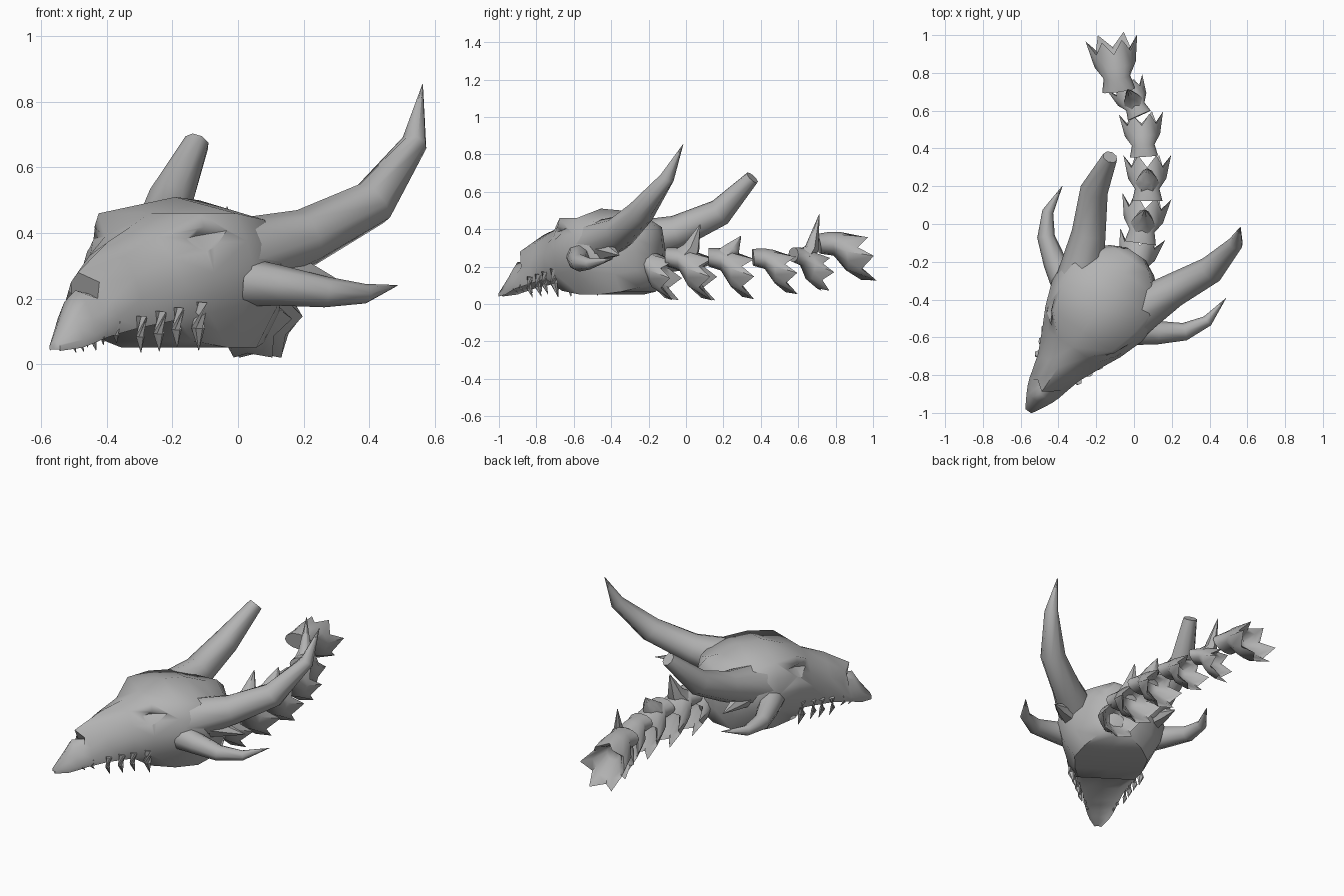
import bpy, bmesh, math
from mathutils import Vector, Matrix

cube = bpy.data.objects.get("Cube")
if cube:
    bpy.data.objects.remove(cube)

bone = bpy.data.materials.new("bone_grey")
bone.use_nodes = True
bone.diffuse_color = (0.45, 0.45, 0.45, 1)
bone.node_tree.nodes["Principled BSDF"].inputs["Base Color"].default_value = (0.45, 0.45, 0.45, 1)

# The head is symmetric in its own frame, then turned to look to one side
HEAD = Matrix.Translation((-0.175, -0.43, 0)) @ Matrix.Rotation(math.radians(-34.4), 4, 'Z')


def activate(obj):
    bpy.ops.object.select_all(action='DESELECT')
    obj.select_set(True)
    bpy.context.view_layer.objects.active = obj


def finish(name, bm, matrix, angle=55):
    bmesh.ops.remove_doubles(bm, verts=bm.verts, dist=0.0005)
    bmesh.ops.recalc_face_normals(bm, faces=bm.faces)
    bm.transform(matrix)
    mesh = bpy.data.meshes.new(name)
    bm.to_mesh(mesh)
    bm.free()
    mesh.materials.append(bone)
    obj = bpy.data.objects.new(name, mesh)
    bpy.context.collection.objects.link(obj)
    activate(obj)
    bpy.ops.object.shade_smooth_by_angle(angle=math.radians(angle))
    return obj


def loft(rings):
    """Skin closed rings of equal length and cap both ends."""
    bm = bmesh.new()
    vs = [[bm.verts.new(p) for p in ring] for ring in rings]
    n = len(vs[0])
    for a, b in zip(vs, vs[1:]):
        for i in range(n):
            j = (i + 1) % n
            bm.faces.new((a[i], a[j], b[j], b[i]))
    bm.faces.new(vs[0])
    bm.faces.new(vs[-1])
    return bm


def spike(name, path, radii, matrix, sides=8):
    """Tapered tube along a path."""
    pts = [Vector(p) for p in path]
    rings = []
    for i, (p, r) in enumerate(zip(pts, radii)):
        t = (pts[min(i + 1, len(pts) - 1)] - pts[max(i - 1, 0)]).normalized()
        q = t.to_track_quat('Z', 'Y')
        rings.append([p + q @ Vector((r * math.cos(a), r * math.sin(a), 0))
                      for a in (2 * math.pi * k / sides for k in range(sides))])
    return finish(name, loft(rings), matrix)


# Skull: y, half width, top z, brow z, side z, lip z, underside z, lean of the top
stations = [
    (-0.68, 0.02, 0.07, 0.065, 0.055, 0.04, 0.045, 0),
    (-0.61, 0.06, 0.16, 0.14, 0.075, 0.05, 0.07, 0),
    (-0.57, 0.08, 0.225, 0.19, 0.09, 0.065, 0.09, 0),
    (-0.53, 0.095, 0.215, 0.20, 0.11, 0.08, 0.10, 0.03),
    (-0.49, 0.105, 0.28, 0.25, 0.14, 0.09, 0.11, -0.065),
    (-0.40, 0.13, 0.37, 0.33, 0.20, 0.11, 0.14, 0),
    (-0.27, 0.19, 0.42, 0.39, 0.26, 0.135, 0.14, 0),
    (-0.17, 0.24, 0.46, 0.46, 0.28, 0.155, 0.07, 0),
    (-0.03, 0.29, 0.51, 0.46, 0.29, 0.185, 0.05, 0),
    (0.10, 0.31, 0.50, 0.44, 0.28, 0.17, 0.05, 0),
    (0.21, 0.24, 0.46, 0.42, 0.28, 0.16, 0.065, 0),
    (0.29, 0.14, 0.45, 0.41, 0.28, 0.18, 0.09, 0),
    (0.33, 0.06, 0.41, 0.37, 0.26, 0.20, 0.13, 0),
]
rings = []
for y, w, top, brow, side, lip, under, lean in stations:
    orbit = brow * 0.5 + side * 0.5
    brow_w, orbit_w = (0.5, 0.8) if y < -0.2 else (0.78, 0.92)
    half = [(brow_w * w, y + lean * 0.4, brow), (orbit_w * w, y, orbit), (w, y, side),
            (0.92 * w, y, lip), (0.68 * w, y, under)]
    rings.append([(0, y + lean, top)] + half + [(0, y, under)]
                 + [(-x, b, z) for x, b, z in reversed(half)])
skull = finish("skull", loft(rings), HEAD)

# Long diamond eye sockets cut below the brows
bm = bmesh.new()
for side in (1, -1):
    place = (Matrix.Translation((side * 0.215, -0.19, 0.39))
             @ Matrix.Rotation(math.radians(-22 * side), 4, 'Z')
             @ Matrix.Rotation(math.radians(10), 4, 'X') @ Matrix.Diagonal((0.05, 0.16, 0.05, 1)))
    bmesh.ops.create_uvsphere(bm, u_segments=4, v_segments=2, radius=1, matrix=place)
cutter = finish("socket_cutter", bm, HEAD)
cutter.hide_render = True
cut = skull.modifiers.new("sockets", 'BOOLEAN')
cut.operation = 'DIFFERENCE'
cut.object = cutter
activate(skull)
bpy.ops.object.modifier_apply(modifier=cut.name)
bpy.data.objects.remove(cutter)

# Horns: the left one is whole, the right one is snapped short
horn = [(0.17, 0.05, 0.32), (0.27, 0.28, 0.385), (0.375, 0.485, 0.49), (0.403, 0.675, 0.675), (0.375, 0.76, 0.855)]
horn_r = [0.125, 0.09, 0.074, 0.04, 0.001]
# Cheek spikes sweep outward and back
cheek = [(0.24, 0.0, 0.25), (0.33, 0.05, 0.24), (0.445, 0.135, 0.22), (0.512, 0.25, 0.215), (0.525, 0.405, 0.24)]
cheek_r = [0.075, 0.062, 0.047, 0.03, 0.001]
# Teeth: x, y, length, radius
teeth = [(0.08, -0.53, 0.04, 0.010), (0.095, -0.48, 0.045, 0.012), (0.13, -0.40, 0.09, 0.018),
         (0.15, -0.33, 0.10, 0.022), (0.175, -0.27, 0.10, 0.021), (0.20, -0.19, 0.125, 0.028)]
for side, label in ((1, "left"), (-1, "right")):
    def flip(path):
        return [(side * x, y, z) for x, y, z in path]
    count = 5 if side > 0 else 4
    spike(label + "_horn", flip(horn[:count]), horn_r[:count], HEAD)
    spike(label + "_cheek_spike", flip(cheek), cheek_r, HEAD)
    # Small pointed flare behind the cheek
    spike(label + "_rear_flare", flip([(0.22, 0.14, 0.30), (0.30, 0.24, 0.28), (0.35, 0.33, 0.26)]),
          (0.08, 0.035, 0.001), HEAD, 6)
    for i, (x, y, length, r) in enumerate(teeth):
        z = 0.165 + 0.2 * (y + 0.2)
        spike(f"{label}_tooth_{i + 1}",
              flip([(x, y, z + 0.02), (x, y - 0.008, z - length * 0.45), (x - 0.01, y + 0.01, z - length)]),
              (r, r * 0.75, 0.001), HEAD, 6)


def vertebra(name, pos, turn, pitch, size, spine):
    """Flat front joint flaring down and back into a ragged skirt of points."""
    m = (Matrix.Translation(pos) @ Matrix.Rotation(math.radians(turn), 4, 'Z')
         @ Matrix.Rotation(math.radians(pitch), 4, 'X') @ Matrix.Scale(size, 4))

    def ring(y, rx, rz, dz, tip_y=0.0, tip=1.0):
        """Twelve points; every second one is pushed out and back as a tip."""
        pts = []
        for k in range(12):
            a = math.pi * k / 6
            f, back = (tip, tip_y) if k % 2 == 0 else (1, 0)
            if math.sin(a) > 0.5:
                f = 1
            pts.append((f * rx * math.cos(a), y + back, dz + f * rz * math.sin(a)))
        return pts
    bm = loft([ring(-0.11, 0.075, 0.045, 0.055), ring(-0.05, 0.06, 0.055, 0.045),
               ring(0.0, 0.085, 0.09, 0.0, 0, 1.1), ring(0.055, 0.09, 0.1, -0.04, 0.06, 1.3),
               ring(0.045, 0.07, 0.075, -0.03, 0.02, 1.1), ring(0.0, 0.035, 0.035, 0.0)])
    finish(name, bm, m, 60)
    if spine:
        spike(name + "_spine", [(0, -0.03, 0.05), (0, 0.01, 0.10), (0, 0.05, 0.05 + spine)],
              (0.065, 0.042, 0.002), m, 6)


# Neck bones winding away behind the skull
neck = [((0.015, -0.17, 0.18), -15, 0, 1.05, 0.0),
        ((0.05, 0.02, 0.19), -8, 0, 1.12, 0.16),
        ((0.07, 0.24, 0.19), 0, 0, 1.08, 0.11),
        ((0.045, 0.47, 0.20), 4, 3, 1.0, 0.0),
        ((-0.01, 0.66, 0.21), 24, -3, 0.88, 0.26),
        ((-0.10, 0.845, 0.28), 8, 10, 1.18, 0.0)]
for i, (pos, turn, pitch, size, spine) in enumerate(neck):
    vertebra(f"neck_bone_{i + 1}", pos, turn, pitch, size, spine)
